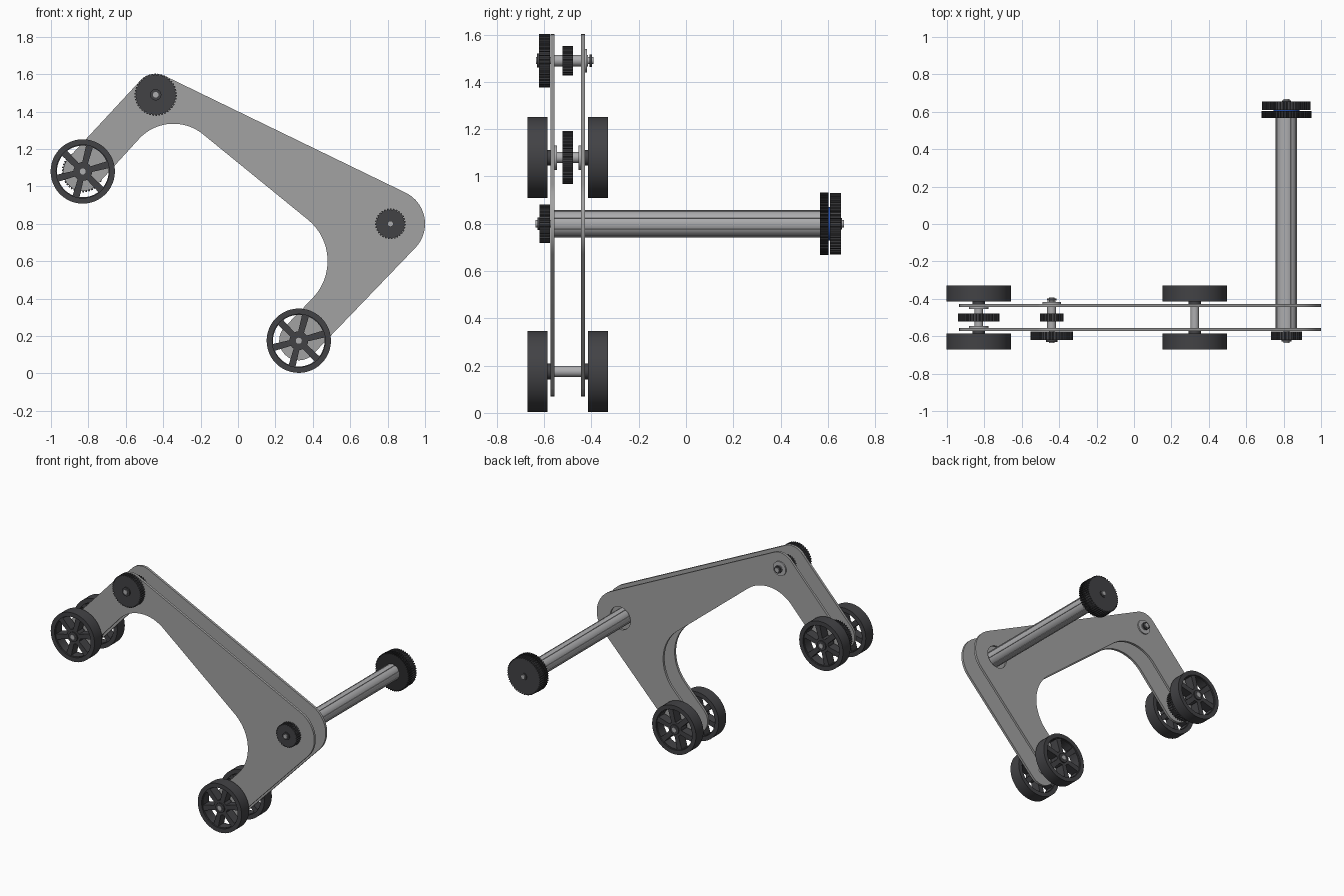
import bpy, bmesh
from math import sin, cos, radians, pi, asin, tau

if "Cube" in bpy.data.objects:
    bpy.data.objects.remove(bpy.data.objects["Cube"])

A, B = (-0.83, 1.08), (0.325, 0.175)      # wheel axles
C, D = (-0.44, 1.49), (0.815, 0.80)       # idler axle, main pivot


def mat(name, c):
    m = bpy.data.materials.new(name)
    m.diffuse_color = (*c, 1)
    m.use_nodes = True
    m.node_tree.nodes["Principled BSDF"].inputs["Base Color"].default_value = m.diffuse_color
    return m


DARK = mat("dark", (0.055, 0.055, 0.06))
BLACK = mat("black", (0.025, 0.025, 0.027))
PLATE = mat("plate_grey", (0.36, 0.36, 0.36))
STEEL = mat("steel", (0.42, 0.42, 0.43))
BLUE = mat("blue", (0.02, 0.08, 0.4))


def arc(c, r, a0, a1, n=16):
    return [(c[0] + r * cos(radians(a0 + (a1 - a0) * i / n)),
             c[1] + r * sin(radians(a0 + (a1 - a0) * i / n))) for i in range(n + 1)]


def circle(r, n=48):
    return arc((0, 0), r, 0, 360, n)[:-1]


def slab(name, loops, pos, y0, y1, material):
    """Fill xz outlines (later loops are holes) and give them depth from y0 to y1."""
    cu = bpy.data.curves.new(name, 'CURVE')
    cu.dimensions, cu.fill_mode, cu.extrude = '2D', 'BOTH', (y1 - y0) / 2
    for pts in loops:
        s = cu.splines.new('POLY')
        s.points.add(len(pts) - 1)
        for p, (x, z) in zip(s.points, pts):
            p.co = (x, z, 0, 1)
        s.use_cyclic_u = True
    tmp = bpy.data.objects.new(name + "_outline", cu)
    bpy.context.collection.objects.link(tmp)
    bpy.context.view_layer.update()
    me = bpy.data.meshes.new_from_object(tmp.evaluated_get(bpy.context.evaluated_depsgraph_get()))
    bpy.data.objects.remove(tmp)
    bm = bmesh.new()
    bm.from_mesh(me)
    bmesh.ops.remove_doubles(bm, verts=bm.verts, dist=1e-5)
    bmesh.ops.recalc_face_normals(bm, faces=bm.faces)
    bm.to_mesh(me)
    bm.free()
    me.materials.clear()
    me.materials.append(material)
    ob = bpy.data.objects.new(name, me)
    bpy.context.collection.objects.link(ob)
    ob.rotation_euler = (pi / 2, 0, 0)
    ob.location = (pos[0], (y0 + y1) / 2, pos[1])
    bpy.ops.object.select_all(action='DESELECT')
    ob.select_set(True)
    bpy.context.view_layer.objects.active = ob
    bpy.ops.object.shade_smooth_by_angle(angle=radians(30))
    return ob


def disc(name, pos, r, y0, y1, material, hole=None):
    return slab(name, [circle(r)] + ([circle(hole)] if hole else []), pos, y0, y1, material)


def pulley(name, pos, r, y0, y1, material=DARK):
    n = int(r * 380)
    teeth = []
    for i in range(n):
        for f, rr in ((0, r - 0.007), (0.3, r - 0.007), (0.42, r), (0.88, r)):
            a = tau * (i + f) / n
            teeth.append((rr * cos(a), rr * sin(a)))
    slab(name, [teeth], pos, y0, y1, material)


def wheel(name, pos, y0, y1):
    disc(name + "_rim", pos, 0.172, y0, y1, DARK, 0.142)
    holes = []
    for k in range(6):
        a = 15 + 60 * k
        e0, e1 = [180 / pi * asin(0.014 / r) for r in (0.05, 0.138)]
        holes.append(arc((0, 0), 0.138, a + e1 + 2, a + 60 - e1 - 2, 8)
                     + arc((0, 0), 0.05, a + 60 - e0 - 2, a + e0 + 2, 4))
    slab(name + "_spokes", [circle(0.145)] + holes, pos, y0 + 0.01, y1 - 0.01, DARK)
    disc(name + "_hub", pos, 0.034, y0 + 0.002, y1 - 0.002, DARK)


# Pair of side plates
outline = (arc(A, 0.105, -43.6, -223.6) + arc(C, 0.112, 136.4, 64.2, 10)
           + arc(D, 0.185, 64.2, -43.9, 20) + arc(B, 0.105, -43.9, -223.9)
           + arc((0.194, 0.601), 0.285, -43.9, 49.4)
           + arc((-0.345, 1.085), 0.25, 49.4, 136.4))
tube_hole = arc(D, 0.08, 0, 360, 40)[:-1]
slab("front_plate", [outline], (0, 0), -0.573, -0.556, PLATE)
slab("back_plate", [outline, tube_hole], (0, 0), -0.444, -0.427, PLATE)

# Wheels, axles, collars
for tag, p in (("upper", A), ("lower", B)):
    wheel(tag + "_front_wheel", p, -0.67, -0.586)
    wheel(tag + "_back_wheel", p, -0.414, -0.33)
    disc(tag + "_axle", p, 0.016, -0.671, -0.329, STEEL)
    disc(tag + "_spacer", p, 0.023, -0.556, -0.444, STEEL)
    for s in (-1, 1):
        ys = sorted((-0.5 + s * 0.073, -0.5 + s * 0.09))
        disc(tag + "_collar", p, 0.033, *ys, DARK)
for s in (-1, 1):
    ys = sorted((-0.5 + s * 0.046, -0.5 + s * 0.056))
    disc("upper_bearing", A, 0.052, *ys, STEEL)
pulley("upper_wheel_pulley", A, 0.112, -0.522, -0.478)

# Idler axle with two pulleys
disc("idler_axle", C, 0.015, -0.635, -0.392, STEEL)
disc("idler_spacer", C, 0.024, -0.556, -0.415, STEEL)
disc("idler_bearing", C, 0.05, -0.427, -0.418, STEEL)
disc("idler_nut", C, 0.026, -0.408, -0.398, DARK)
disc("idler_front_collar", C, 0.03, -0.63, -0.615, DARK)
pulley("idler_front_pulley", C, 0.113, -0.621, -0.576)
pulley("idler_inner_pulley", C, 0.063, -0.522, -0.478)

# Fluted pivot tube
flutes = []
for k in range(8):
    for d, r in ((-19, 0.057), (-13, 0.0575), (-6, 0.0575), (0, 0.0575), (6, 0.0575),
                 (13, 0.0575), (19, 0.057), (20, 0.053), (25, 0.053)):
        a = radians(45 * k + d)
        flutes.append((r * cos(a), r * sin(a)))
slab("pivot_tube", [flutes], D, -0.556, 0.568, STEEL)

# Pivot shaft and its pulleys
disc("pivot_shaft", D, 0.016, -0.637, 0.668, STEEL)
disc("pivot_front_collar", D, 0.026, -0.628, -0.615, DARK)
disc("pivot_end_collar", D, 0.025, 0.65, 0.66, DARK)
pulley("pivot_front_pulley", D, 0.082, -0.62, -0.575)
pulley("pivot_inner_end_pulley", D, 0.133, 0.566, 0.603, BLACK)
disc("end_washer", D, 0.07, 0.603, 0.61, BLUE)
pulley("pivot_outer_end_pulley", D, 0.13, 0.61, 0.655)
